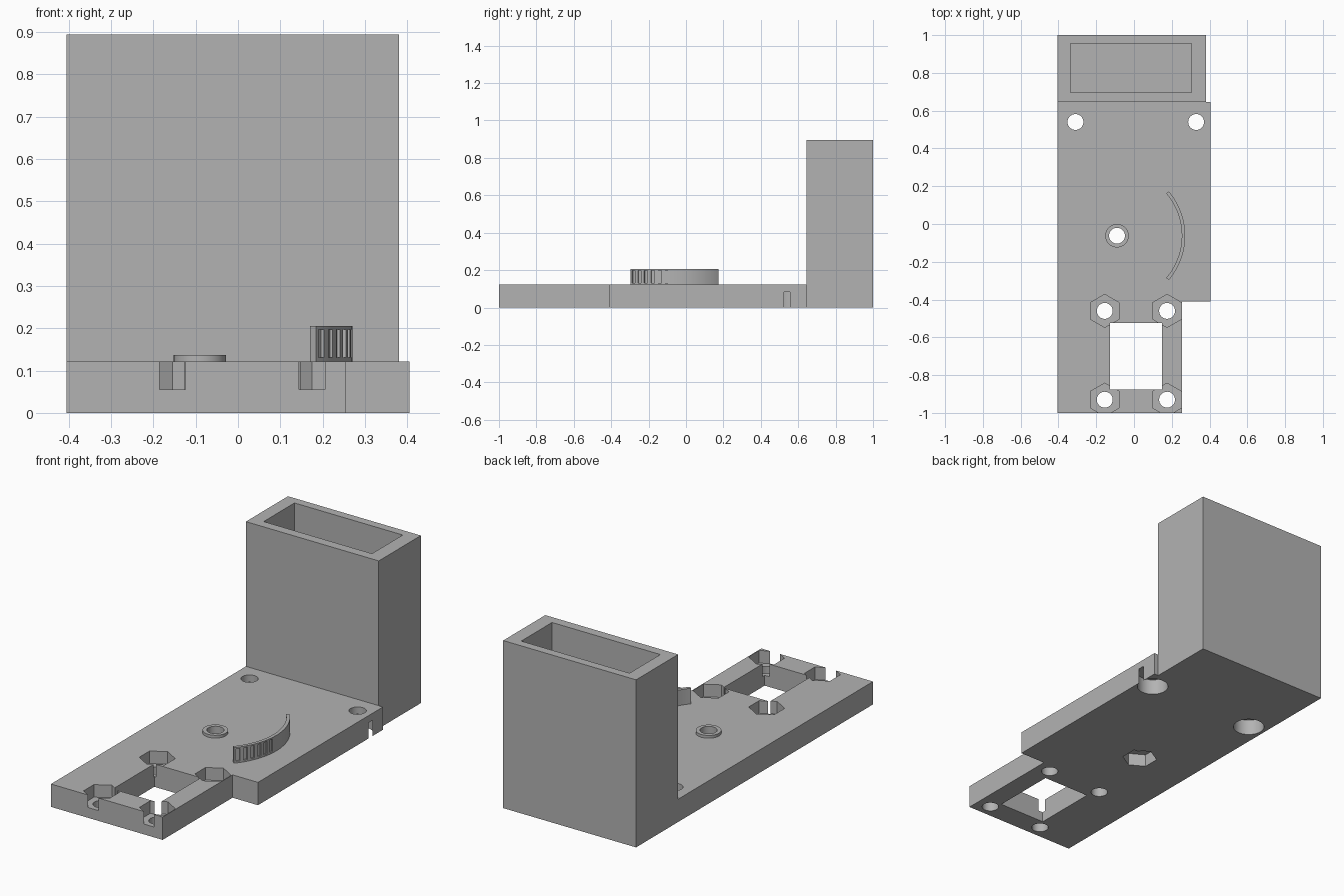
import bpy, bmesh
from math import radians, cos, sin
from mathutils import Matrix

cube = bpy.data.objects.get("Cube")
if cube:
    bpy.data.objects.remove(cube, do_unlink=True)

grey = bpy.data.materials.new("plain grey")
grey.use_nodes = True
colour = (0.45, 0.45, 0.45, 1)
grey.diffuse_color = colour
grey.node_tree.nodes["Principled BSDF"].inputs["Base Color"].default_value = colour


def finish(name, bm):
    bmesh.ops.recalc_face_normals(bm, faces=bm.faces)
    mesh = bpy.data.meshes.new(name)
    bm.to_mesh(mesh)
    bm.free()
    mesh.materials.append(grey)
    obj = bpy.data.objects.new(name, mesh)
    bpy.context.collection.objects.link(obj)
    return obj


def prism(name, outline, z0, z1):
    """Extrude a flat outline from z0 to z1."""
    bm = bmesh.new()
    face = bm.faces.new([bm.verts.new((x, y, z0)) for x, y in outline])
    top = bmesh.ops.extrude_face_region(bm, geom=[face])["geom"]
    bmesh.ops.translate(bm, vec=(0, 0, z1 - z0),
                        verts=[v for v in top if isinstance(v, bmesh.types.BMVert)])
    return finish(name, bm)


def block(name, x0, x1, y0, y1, z0, z1):
    return prism(name, [(x0, y0), (x1, y0), (x1, y1), (x0, y1)], z0, z1)


def rod(name, centre, radius, z0, z1, sides=48):
    """Upright prism; a six-sided one points along y."""
    step = radians(360 / sides)
    pts = [(centre[0] + radius * sin(i * step), centre[1] + radius * cos(i * step))
           for i in range(sides)]
    return prism(name, pts, z0, z1)


def arc_wall(name, r0, r1, a0, a1, z0, z1, steps):
    """Curved wall around the pivot."""
    angles = [radians(a0 + (a1 - a0) * i / steps) for i in range(steps + 1)]
    ring = [(r1, a) for a in angles] + [(r0, a) for a in reversed(angles)]
    pts = [(PIVOT[0] + r * cos(a), PIVOT[1] + r * sin(a)) for r, a in ring]
    return prism(name, pts, z0, z1)


def carve(obj, cutters):
    for c in cutters:
        c.hide_render = True
        mod = obj.modifiers.new("cut", 'BOOLEAN')
        mod.operation = 'DIFFERENCE'
        mod.solver = 'EXACT'
        mod.object = c
    bpy.context.view_layer.update()
    graph = bpy.context.evaluated_depsgraph_get()
    mesh = bpy.data.meshes.new_from_object(obj.evaluated_get(graph))
    obj.modifiers.clear()
    obj.data = mesh
    for c in cutters:
        bpy.data.objects.remove(c, do_unlink=True)


def smooth(obj):
    bpy.ops.object.select_all(action='DESELECT')
    obj.select_set(True)
    bpy.context.view_layer.objects.active = obj
    bpy.ops.object.shade_smooth_by_angle(angle=radians(30))


TOP = 0.122
HOLE = 0.042
NUT = 0.0875
PIVOT = (-0.09, -0.062)

# Base plate with a stepped front corner
plate = prism("base_plate", [(-0.405, -1), (0.255, -1), (0.255, -0.41), (0.405, -0.41),
                             (0.405, 0.645), (-0.405, 0.645)], 0, TOP)
cutters = [block("window_cutter", -0.127, 0.148, -0.875, -0.525, -0.1, 0.3)]

# Four bolt holes with nut pockets around the window
for x in (-0.155, 0.175):
    for y in (-0.93, -0.46):
        cutters.append(rod("bolt_cutter", (x, y), HOLE, -0.1, 0.3))
        cutters.append(rod("nut_cutter", (x, y), NUT, 0.055, 0.3, 6))

# Two rear mounting holes, widened from below
for x in (-0.31, 0.329):
    cutters.append(rod("mount_cutter", (x, 0.54), HOLE, -0.1, 0.3))
    cutters.append(rod("counterbore_cutter", (x, 0.54), 0.078, -0.1, 0.084))

# Pivot hole with a nut pocket underneath
cutters.append(rod("pivot_cutter", PIVOT, HOLE, -0.1, 0.3))
cutters.append(rod("pivot_nut_cutter", PIVOT, NUT, -0.1, 0.067, 6))
carve(plate, cutters)
smooth(plate)

# Raised collar around the pivot hole
collar = rod("pivot_collar", PIVOT, 0.062, TOP, 0.137)
carve(collar, [rod("collar_cutter", PIVOT, HOLE, 0, 0.3)])
smooth(collar)

# Curved rib with grooves on the front part of its outer face
rib = arc_wall("curved_rib", 0.343, 0.361, -40.6, 40.6, TOP, 0.205, 40)
carve(rib, [arc_wall("groove_cutter", 0.353, 0.4, a, a + 3.2, 0.131, 0.197, 2)
            for a in (-39 + 6.2 * i for i in range(6))])
smooth(rib)

# Tall open-topped box at the back
box = block("tall_box", -0.405, 0.38, 0.645, 1, 0, 0.895)
carve(box, [block("cavity_cutter", -0.335, 0.305, 0.695, 0.955, 0.06, 1.2)])
